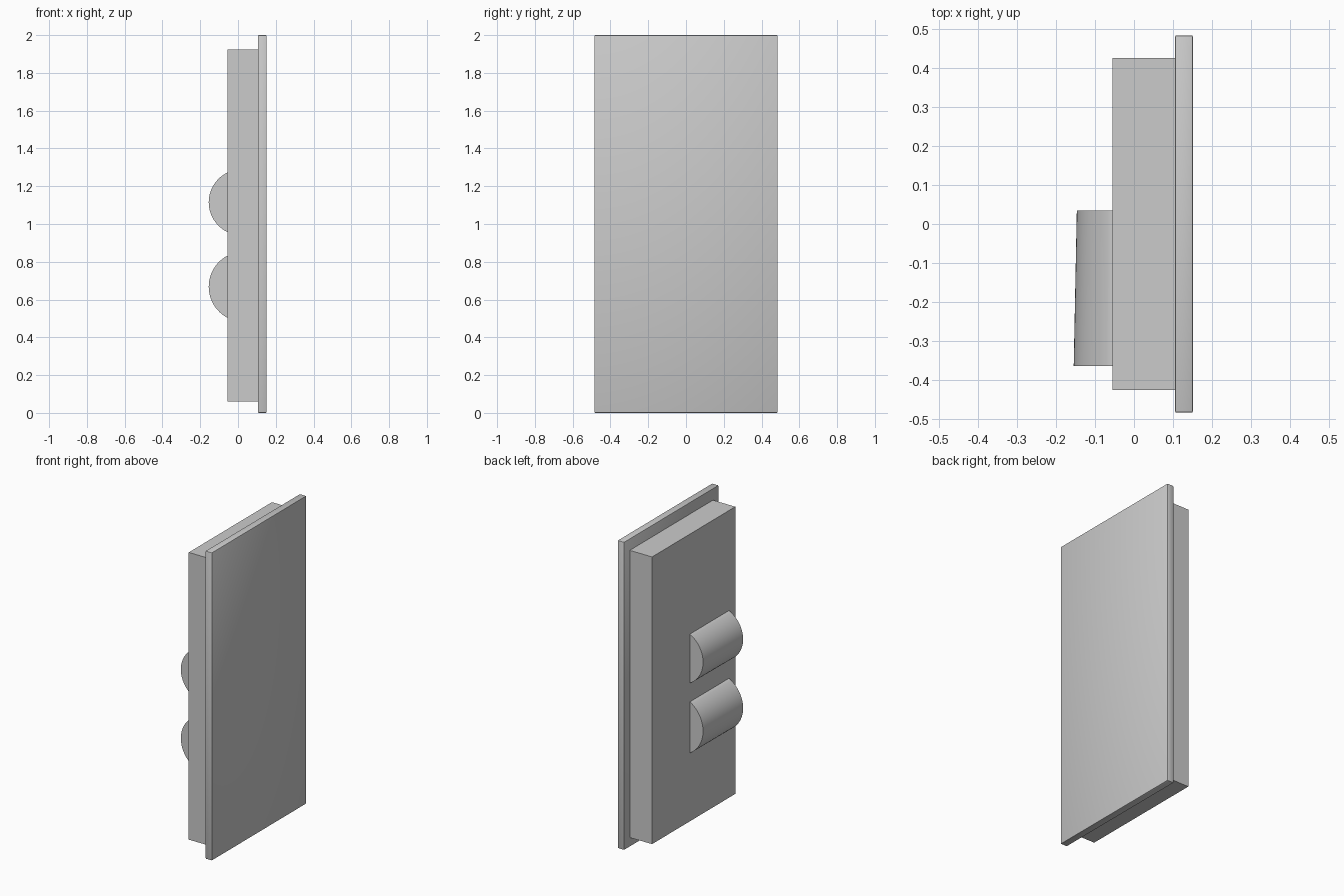
import bpy, bmesh, math

cube = bpy.data.objects.get("Cube")
if cube:
    bpy.data.objects.remove(cube, do_unlink=True)

grey = bpy.data.materials.new("plain grey")
grey.use_nodes = True
colour = (0.6, 0.6, 0.6, 1)
grey.diffuse_color = colour
grey.node_tree.nodes["Principled BSDF"].inputs["Base Color"].default_value = colour


def finish(name, bm):
    bmesh.ops.recalc_face_normals(bm, faces=bm.faces)
    mesh = bpy.data.meshes.new(name)
    bm.to_mesh(mesh)
    bm.free()
    mesh.materials.append(grey)
    obj = bpy.data.objects.new(name, mesh)
    bpy.context.collection.objects.link(obj)
    bpy.ops.object.select_all(action='DESELECT')
    obj.select_set(True)
    bpy.context.view_layer.objects.active = obj
    bpy.ops.object.shade_smooth_by_angle(angle=math.radians(40))
    return obj


def box(low, high):
    bm = bmesh.new()
    bmesh.ops.create_cube(bm, size=1)
    for v in bm.verts:
        for i in range(3):
            v.co[i] = low[i] if v.co[i] < 0 else high[i]
    return bm


# Wide cover plate with softened edges
bm = box((0.105, -0.485, 0), (0.152, 0.485, 2))
bmesh.ops.bevel(bm, geom=bm.edges[:], offset=0.005, segments=2,
                profile=0.5, affect='EDGES')
finish("cover_plate", bm)

# Housing with a very shallow recessed panel on its outer face
bm = box((-0.055, -0.427, 0.06), (0.106, 0.427, 1.925))
outer = min(bm.faces, key=lambda f: f.calc_center_median().x)
bmesh.ops.inset_region(bm, faces=[outer], thickness=0.05)
for v in outer.verts:
    v.co.x += 0.003
finish("housing", bm)


# Half-round handles, tapering slightly towards the back
def handle(name, z, half_height):
    bm = bmesh.new()
    rings = []
    for y, depth in ((-0.365, 0.1), (0.035, 0.092)):
        radius = (half_height ** 2 + depth ** 2) / (2 * depth)
        spread = math.asin(half_height / radius)
        ring = [bm.verts.new((-0.04, y, z - half_height))]
        for i in range(25):
            a = spread * (i / 12 - 1)
            ring.append(bm.verts.new((-0.055 - depth + radius * (1 - math.cos(a)),
                                      y, z + radius * math.sin(a))))
        ring.append(bm.verts.new((-0.04, y, z + half_height)))
        rings.append(ring)
    first, second = rings
    count = len(first)
    for i in range(count):
        j = (i + 1) % count
        bm.faces.new((first[i], first[j], second[j], second[i]))
    bm.faces.new(first)
    bm.faces.new(second)
    finish(name, bm)


handle("upper_handle", 1.115, 0.158)
handle("lower_handle", 0.668, 0.165)
